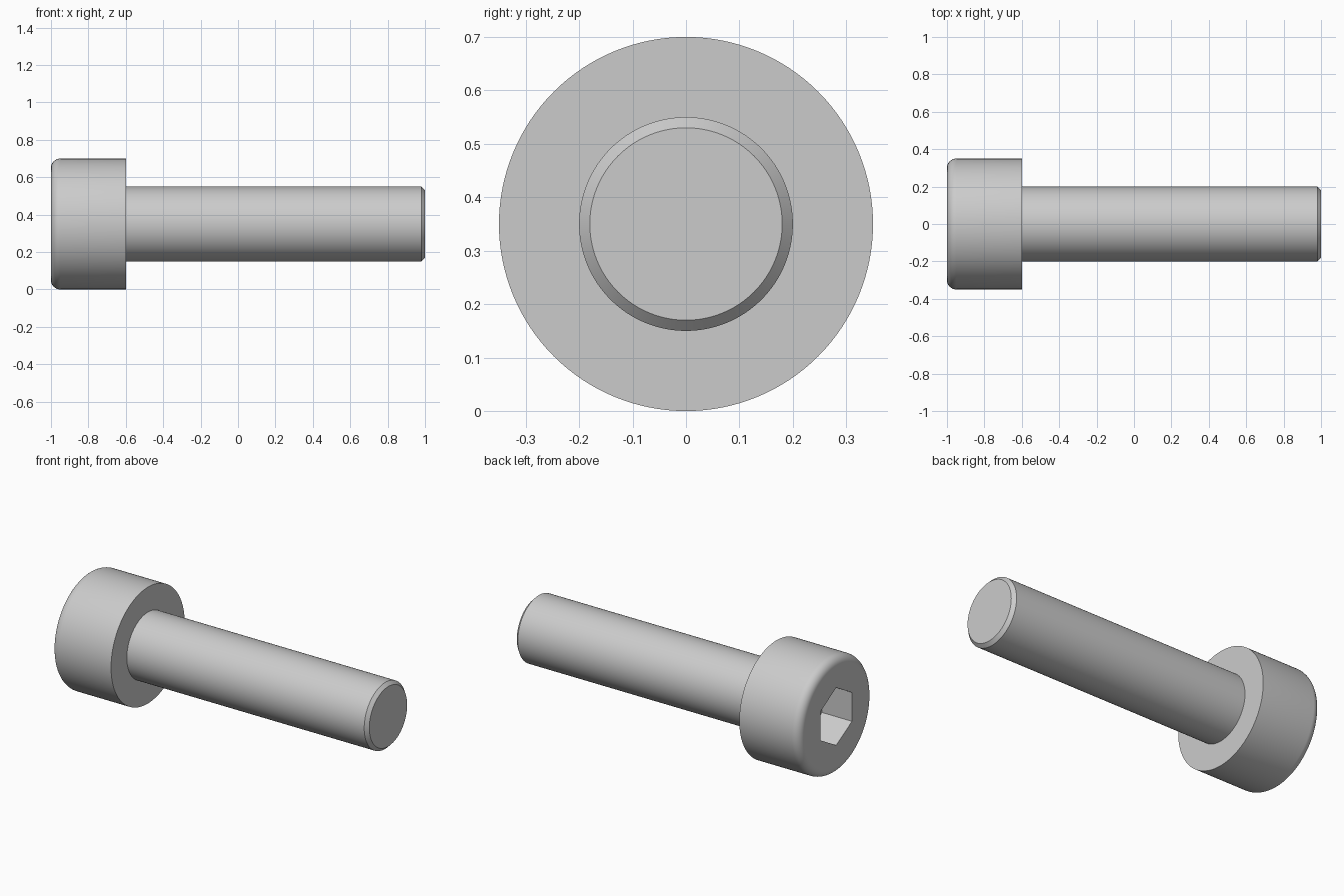
import bpy, bmesh
from math import sin, cos, pi, sqrt, radians

if "Cube" in bpy.data.objects:
    bpy.data.objects.remove(bpy.data.objects["Cube"])

AXIS_Z = 0.35


def lathe(name, profile, sides, turn=0.0):
    """Closed solid of revolution about the x axis from (x, radius) points."""
    bm = bmesh.new()
    rings = []
    for x, r in profile:
        rings.append([bm.verts.new((x,
                                    r * sin(turn + 2 * pi * i / sides),
                                    AXIS_Z + r * cos(turn + 2 * pi * i / sides)))
                      for i in range(sides)])
    for a, b in zip(rings, rings[1:]):
        for i in range(sides):
            j = (i + 1) % sides
            bm.faces.new((a[i], a[j], b[j], b[i]))
    bm.faces.new(rings[0])
    bm.faces.new(rings[-1])
    bmesh.ops.recalc_face_normals(bm, faces=bm.faces)
    mesh = bpy.data.meshes.new(name)
    bm.to_mesh(mesh)
    bm.free()
    obj = bpy.data.objects.new(name, mesh)
    bpy.context.collection.objects.link(obj)
    return obj


# Screw body: rounded head edge, flat shoulder, shank with chamfered tip
FILLET = 0.05
profile = [(-1 + FILLET * (1 - sin(t)), 0.35 - FILLET * (1 - cos(t)))
           for t in (pi / 2 * (1 - k / 8) for k in range(9))]
profile += [(-0.6, 0.35), (-0.6, 0.2), (0.98, 0.2), (1.0, 0.18)]
screw = lathe("socket_head_screw", profile, 128)

# Hexagonal key socket, 0.3 across flats, corners at top and bottom
cutter = lathe("hex_socket_cutter", [(-1.1, 0.3 / sqrt(3)), (-0.8, 0.3 / sqrt(3))], 6)
cutter.hide_render = True

bpy.context.view_layer.objects.active = screw
screw.select_set(True)
cut = screw.modifiers.new("hex_socket", 'BOOLEAN')
cut.operation = 'DIFFERENCE'
cut.solver = 'EXACT'
cut.object = cutter
bpy.ops.object.modifier_apply(modifier=cut.name)
bpy.data.objects.remove(cutter)

# Smooth round surfaces, sharp corners
bpy.ops.object.shade_smooth_by_angle(angle=radians(30))
